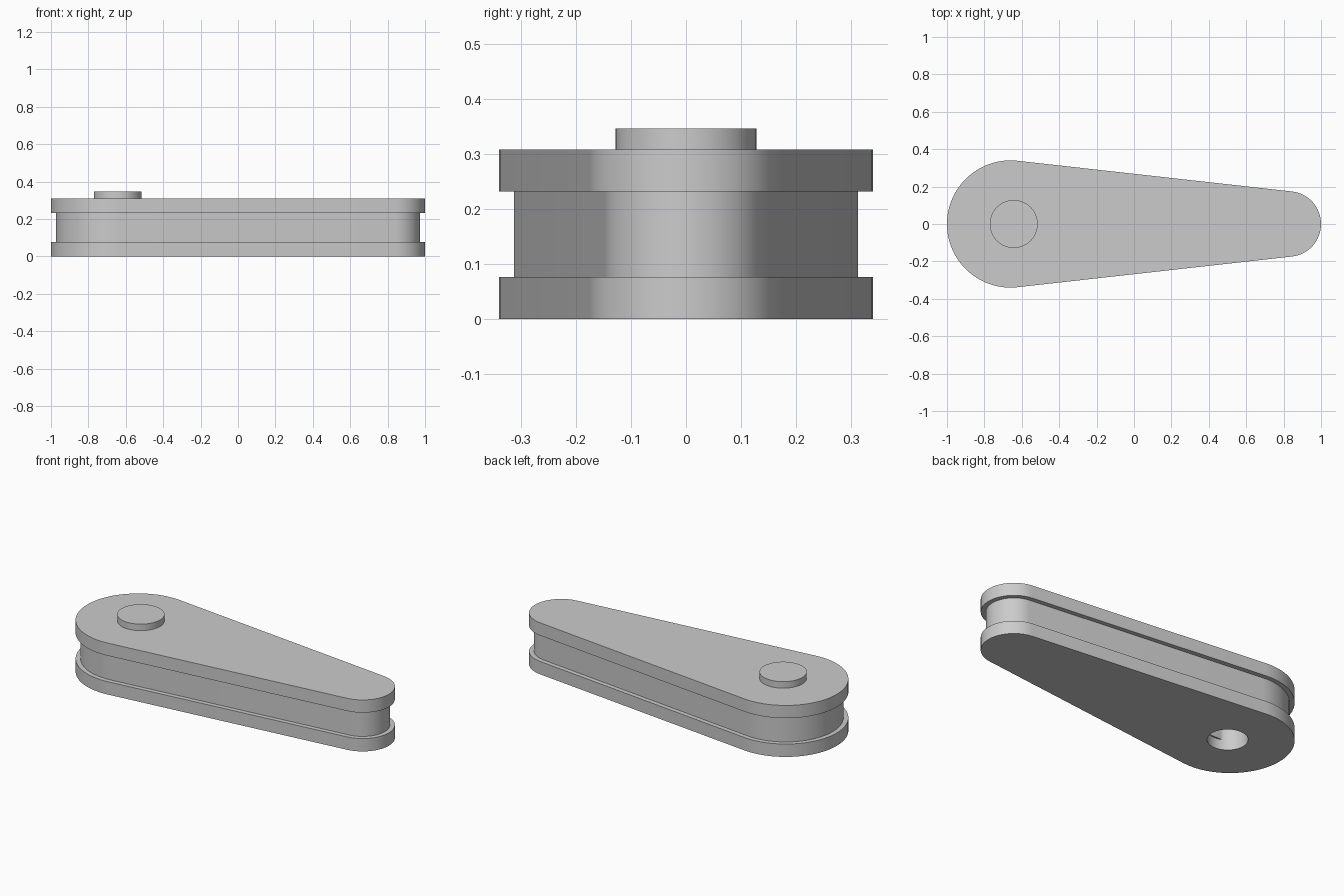
import bpy
import bmesh
from math import asin, cos, pi, sin

cube = bpy.data.objects.get("Cube")
if cube:
    bpy.data.objects.remove(cube, do_unlink=True)

grey = bpy.data.materials.new("plain grey")
grey.use_nodes = True
colour = (0.6, 0.6, 0.6, 1)
grey.diffuse_color = colour
grey.node_tree.nodes["Principled BSDF"].inputs["Base Color"].default_value = colour

BIG_X, BIG_R = -0.66, 0.34
SMALL_X, SMALL_R = 0.825, 0.175
PIN_X = -0.643


def arc(x, r, start, end, n):
    angles = [start + (end - start) * i / n for i in range(n + 1)]
    return [(x + r * cos(a), r * sin(a)) for a in angles]


def lever_outline(inset):
    """Two round ends joined by tangent lines."""
    t = pi / 2 - asin((BIG_R - SMALL_R) / (SMALL_X - BIG_X))
    return (arc(SMALL_X, SMALL_R - inset, -t, t, 32)
            + arc(BIG_X, BIG_R - inset, t, 2 * pi - t, 48))


def circle(r, flat=1.0):
    """Circle round the pin axis, with optional flats on both y sides."""
    return [(x, max(-flat, min(flat, y)))
            for x, y in arc(PIN_X, r, 0, 2 * pi, 64)[:-1]]


def loft(name, sections):
    """Closed solid through stacked (outline, z) sections."""
    bm = bmesh.new()
    rings = [[bm.verts.new((x, y, z)) for x, y in pts] for pts, z in sections]
    for low, high in zip(rings, rings[1:]):
        n = len(low)
        for i in range(n):
            j = (i + 1) % n
            bm.faces.new((low[i], low[j], high[j], high[i]))
    bm.faces.new(rings[0][::-1])
    bm.faces.new(rings[-1])
    bmesh.ops.recalc_face_normals(bm, faces=bm.faces)
    mesh = bpy.data.meshes.new(name)
    bm.to_mesh(mesh)
    bm.free()
    mesh.materials.append(grey)
    obj = bpy.data.objects.new(name, mesh)
    bpy.context.collection.objects.link(obj)
    return obj


def activate(obj):
    bpy.ops.object.select_all(action='DESELECT')
    obj.select_set(True)
    bpy.context.view_layer.objects.active = obj


# Lever body: two flanges with a narrower waist between them
flange, waist = lever_outline(0), lever_outline(0.027)
body = loft("lever_body", [(flange, 0), (flange, 0.077), (waist, 0.077),
                           (waist, 0.232), (flange, 0.232), (flange, 0.308)])

# Round bore from below, continuing as a bore with two flats
cutters = [loft("round_bore", [(circle(0.108), -0.05), (circle(0.108), 0.06)]),
           loft("flatted_bore", [(circle(0.108, 0.098), -0.04),
                                 (circle(0.108, 0.098), 0.232)])]
for cutter in cutters:
    cutter.hide_render = True
    mod = body.modifiers.new(cutter.name, 'BOOLEAN')
    mod.operation = 'DIFFERENCE'
    mod.solver = 'EXACT'
    mod.object = cutter
    activate(body)
    bpy.ops.object.modifier_apply(modifier=mod.name)
    bpy.data.objects.remove(cutter, do_unlink=True)

# Pin end standing on the upper flange
pin = loft("pin_head", [(circle(0.128), 0.3), (circle(0.128), 0.347)])

for obj in (body, pin):
    activate(obj)
    bpy.ops.object.shade_smooth_by_angle()
